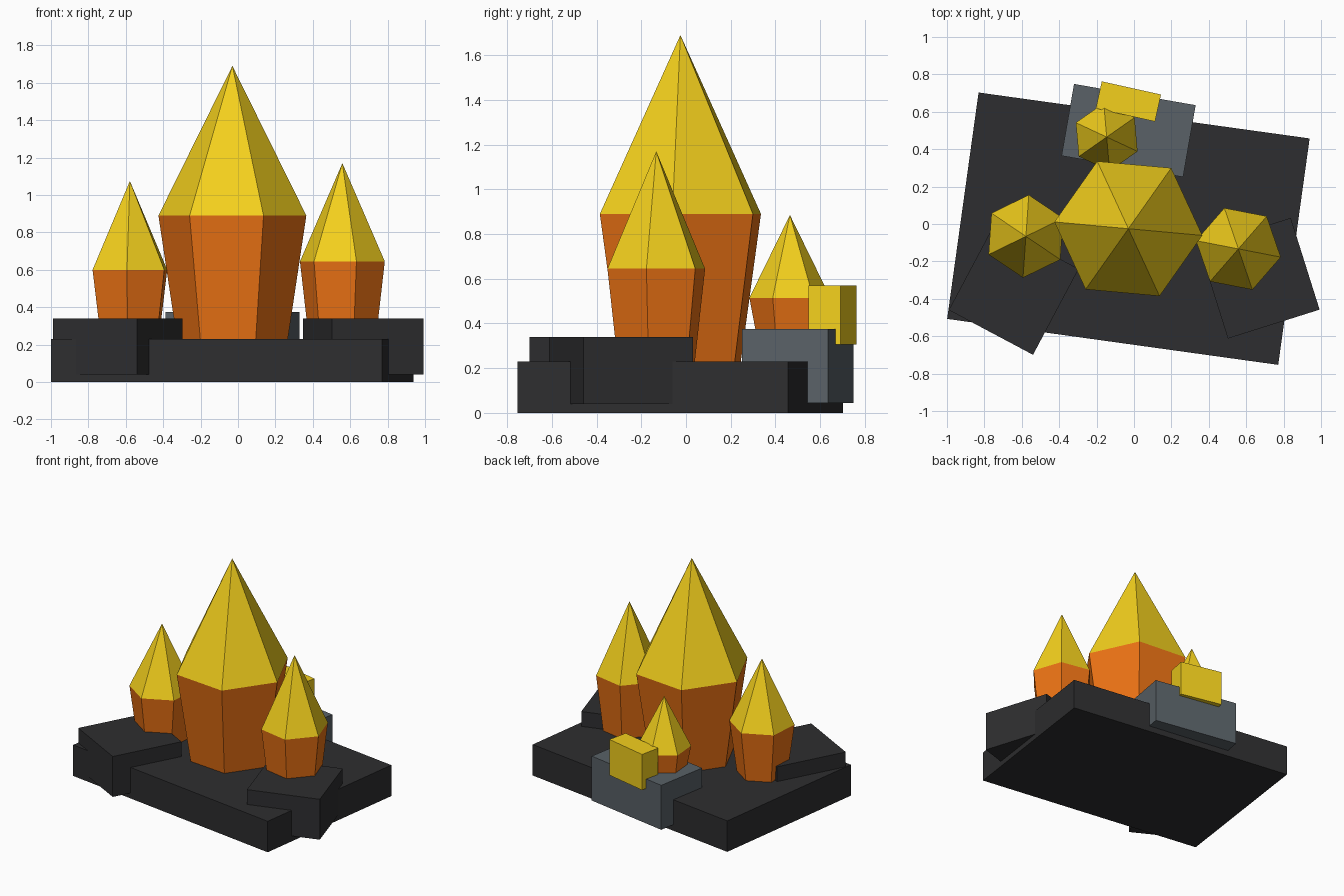
import bpy, bmesh
from math import radians, cos, sin, tau
from mathutils import Matrix

if "Cube" in bpy.data.objects:
    bpy.data.objects.remove(bpy.data.objects["Cube"])


def material(name, rgb):
    m = bpy.data.materials.new(name)
    m.diffuse_color = (*rgb, 1)
    m.use_nodes = True
    m.node_tree.nodes["Principled BSDF"].inputs["Base Color"].default_value = m.diffuse_color
    return m


dark = material("dark_stone", (0.027, 0.027, 0.029))
grey = material("grey_stone", (0.10, 0.12, 0.135))
orange = material("orange", (0.84, 0.17, 0.007))
yellow = material("yellow", (0.90, 0.63, 0.012))


def finish(name, bm, mats):
    bmesh.ops.recalc_face_normals(bm, faces=bm.faces[:])
    mesh = bpy.data.meshes.new(name)
    bm.to_mesh(mesh)
    bm.free()
    for m in mats:
        mesh.materials.append(m)
    obj = bpy.data.objects.new(name, mesh)
    bpy.context.collection.objects.link(obj)
    return obj


def block(name, x, y, z0, z1, sx, sy, angle, mat):
    bm = bmesh.new()
    bmesh.ops.create_cube(bm, size=1, matrix=Matrix.Diagonal((sx, sy, z1 - z0, 1)))
    obj = finish(name, bm, [mat])
    obj.location = (x, y, (z0 + z1) / 2)
    obj.rotation_euler.z = radians(angle)


def crystal(name, x, y, z0, z_rim, z_tip, r0, r_rim, angle):
    bm = bmesh.new()

    def ring(r, z):
        return [bm.verts.new((r * cos(i * tau / 6), r * sin(i * tau / 6), z)) for i in range(6)]

    low, rim = ring(r0, z0), ring(r_rim, z_rim)
    tip = bm.verts.new((0, 0, z_tip))
    bm.faces.new(low[::-1])
    for i in range(6):
        j = (i + 1) % 6
        bm.faces.new((low[i], low[j], rim[j], rim[i]))
        bm.faces.new((rim[i], rim[j], tip)).material_index = 1
    obj = finish(name, bm, [orange, yellow])
    obj.location = (x, y, 0)
    obj.rotation_euler.z = radians(angle)


# Stone base and the rocks sunk into it
block("base_slab", -0.03, -0.025, 0, 0.23, 1.787, 1.222, -7.9, dark)
block("left_rock", -0.643, -0.35, 0.04, 0.34, 0.51, 0.52, -28, dark)
block("right_rock", 0.67, -0.29, 0.04, 0.34, 0.514, 0.514, 17.5, dark)
block("back_rock", -0.029, 0.50, 0.045, 0.375, 0.66, 0.39, -9.9, grey)

# Small yellow block on the back rock
block("yellow_chunk", -0.03, 0.655, 0.305, 0.57, 0.324, 0.148, -12.5, yellow)

# Hexagonal crystals: orange shafts with yellow points
crystal("main_crystal", -0.03, -0.025, 0.18, 0.89, 1.69, 0.29, 0.397, -5.2)
crystal("left_crystal", -0.578, -0.066, 0.19, 0.60, 1.075, 0.167, 0.222, 26)
crystal("right_crystal", 0.558, -0.133, 0.19, 0.645, 1.17, 0.178, 0.231, -11)
crystal("back_crystal", -0.146, 0.465, 0.32, 0.515, 0.885, 0.145, 0.182, 35)
